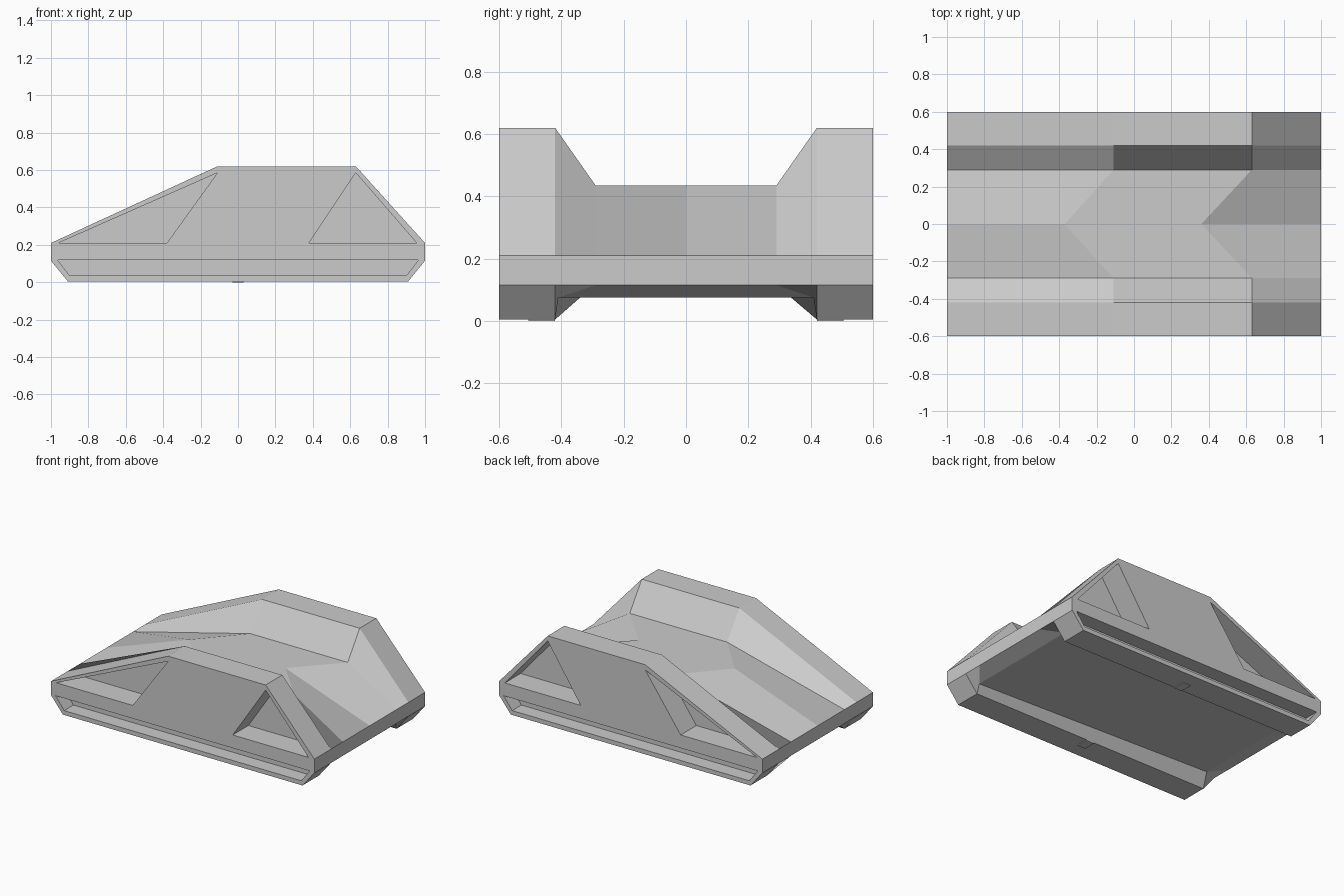
import bpy
import bmesh

cube = bpy.data.objects.get("Cube")
if cube:
    bpy.data.objects.remove(cube, do_unlink=True)

grey = bpy.data.materials.new("hull_grey")
grey.use_nodes = True
colour = (0.6, 0.6, 0.6, 1)
grey.diffuse_color = colour
grey.node_tree.nodes["Principled BSDF"].inputs["Base Color"].default_value = colour


def loft(name, rows):
    """Skin closed rings of points placed one after another, with end caps."""
    bm = bmesh.new()
    rings = [[bm.verts.new(p) for p in row] for row in rows]
    n = len(rings[0])
    for a, b in zip(rings, rings[1:]):
        for i in range(n):
            j = (i + 1) % n
            bm.faces.new((a[i], a[j], b[j], b[i]))
    bm.faces.new(rings[0])
    bm.faces.new(rings[-1])
    bmesh.ops.recalc_face_normals(bm, faces=bm.faces)
    mesh = bpy.data.meshes.new(name)
    bm.to_mesh(mesh)
    bm.free()
    mesh.materials.append(grey)
    obj = bpy.data.objects.new(name, mesh)
    bpy.context.collection.objects.link(obj)
    return obj


def prism(name, outline, y0, y1):
    return loft(name, [[(x, y, z) for x, z in outline] for y in (y0, y1)])


# Rings run over the roof, down the tail and back along the belly
NOSE, TAIL, BELT, SILL = -1, 1, 0.21, 0.115


def ring(y, top, bottom):
    (ax, bx, tz), (tail, nose) = top, bottom
    return [(NOSE, y, BELT), (ax, y, tz), (bx, y, tz), (TAIL, y, BELT),
            (TAIL, y, SILL), tail, nose, (NOSE, y, SILL)]


def pod_ring(y):
    return ring(y, (-0.11, 0.63, 0.62), ((0.91, y, 0.005), (-0.91, y, 0.005)))


inner = ring(0.29, (-0.11, 0.63, 0.435), ((0.9, 0.41, 0.075), (-0.87, 0.34, 0.075)))
middle = ring(0, (-0.37, 0.36, 0.435), ((0.9, 0, 0.075), (-0.87, 0, 0.075)))
half = [pod_ring(0.6), pod_ring(0.42), inner]
mirrored = [[(x, -y, z) for x, y, z in row] for row in reversed(half)]
hull = loft("hull", half + [middle] + mirrored)

# Recesses in both flanks: two triangular bays and one long slot
recesses = [
    ("front_bay", [(-0.96, 0.21), (-0.38, 0.21), (-0.11, 0.585)], 0.17),
    ("rear_bay", [(0.38, 0.21), (0.955, 0.21), (0.63, 0.585)], 0.17),
    ("long_slot", [(-0.965, 0.12), (0.965, 0.12), (0.9, 0.035), (-0.9, 0.035)], 0.1),
]
bpy.context.view_layer.objects.active = hull
for side in (-1, 1):
    for name, outline, depth in recesses:
        cutter = prism(name + "_cutter", outline, side * (0.6 - depth), side * 0.7)
        cutter.hide_render = True
        cut = hull.modifiers.new(name, 'BOOLEAN')
        cut.operation = 'DIFFERENCE'
        cut.solver = 'EXACT'
        cut.object = cutter
        bpy.ops.object.modifier_apply(modifier=cut.name)
        bpy.data.objects.remove(cutter, do_unlink=True)

# Small skid pads under the pods
pad = [(-0.03, 0), (0.03, 0), (0.03, 0.006), (-0.03, 0.006)]
for side, label in ((1, "back"), (-1, "front")):
    prism(label + "_skid_pad", pad, side * 0.42, side * 0.505)
